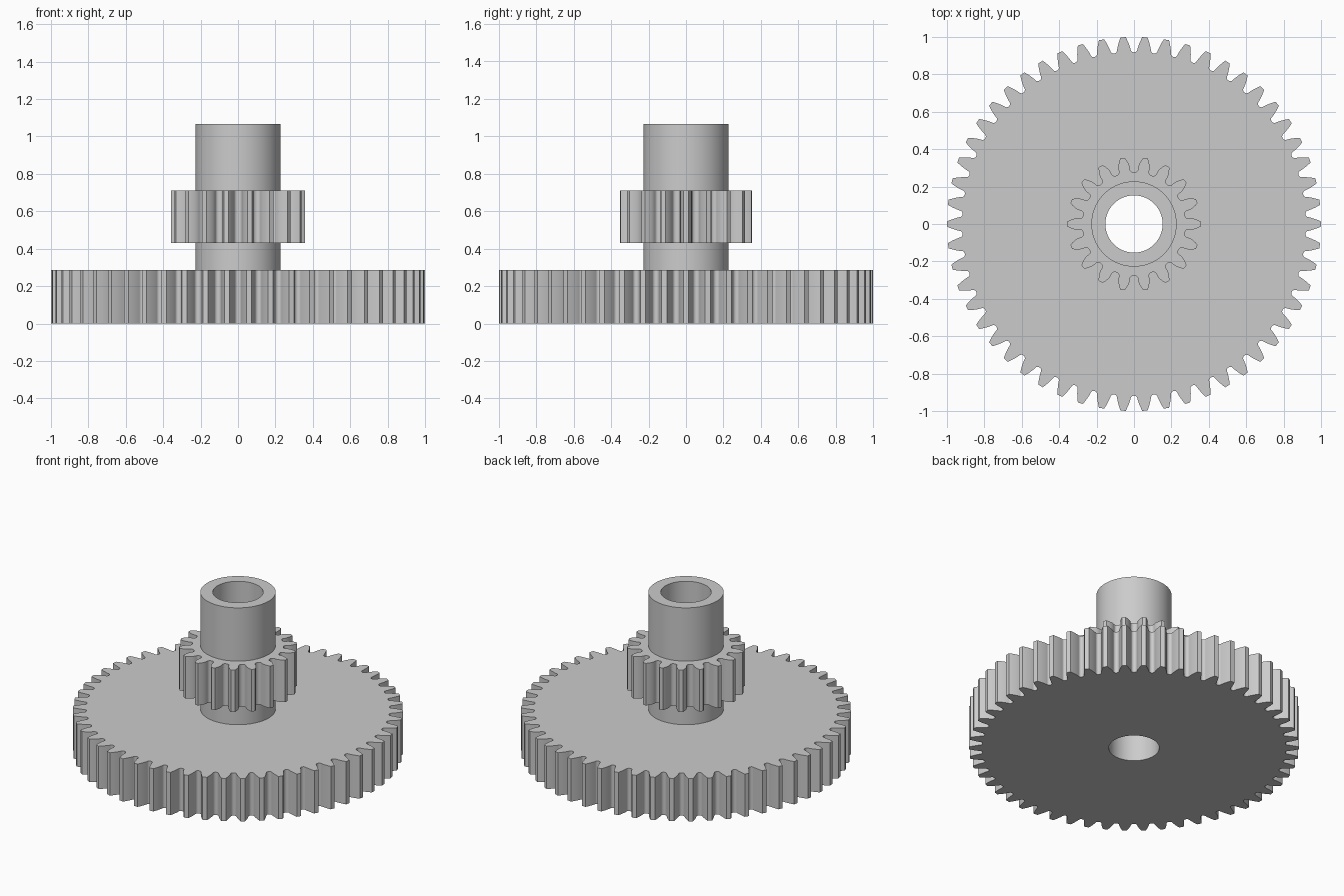
import bpy, bmesh
from math import pi, sin, cos, tan, acos, radians

if "Cube" in bpy.data.objects:
    bpy.data.objects.remove(bpy.data.objects["Cube"], do_unlink=True)

MODULE = 1 / 28
PRESSURE = radians(20)
BORE, HUB = 0.153, 0.228

grey = bpy.data.materials.new("plain grey")
grey.use_nodes = True
grey.diffuse_color = (0.6, 0.6, 0.6, 1)
grey.node_tree.nodes["Principled BSDF"].inputs["Base Color"].default_value = grey.diffuse_color


def circle(r, n=128):
    return [(r * cos(2 * pi * i / n), r * sin(2 * pi * i / n)) for i in range(n)]


def gear_outline(teeth):
    """Involute teeth with rounded roots, one tooth centred on +x."""
    pitch = teeth * MODULE / 2
    base = pitch * cos(PRESSURE)
    tip = pitch + MODULE
    root = pitch - 1.3 * MODULE
    start = root + 0.45 * MODULE

    def inv(a):
        return tan(a) - a

    def half_angle(r):
        return pi / (2 * teeth) + inv(PRESSURE) - inv(acos(min(1, base / r)))

    # Flank radii, with a straight radial part below the base circle
    low = max(start, base)
    radii = [low + (tip - low) * i / 6 for i in range(7)]
    if start < base:
        radii.insert(0, start)
    flank = [(r, half_angle(r)) for r in radii]
    gap = pi / teeth - half_angle(start)

    polar = []
    for i in range(teeth):
        mid = 2 * pi * i / teeth
        polar += [(r, mid - h) for r, h in flank]
        polar += [(r, mid + h) for r, h in reversed(flank)]
        for k in range(1, 8):
            t = pi * k / 8
            polar.append((start - (start - root) * sin(t),
                          mid + pi / teeth - gap * cos(t)))
    return [(r * cos(a), r * sin(a)) for r, a in polar]


def ring(name, outer, inner, bottom, top):
    """Extrude an outline with a hole in it."""
    bm = bmesh.new()
    edges = []
    for loop in (outer, inner):
        verts = [bm.verts.new((x, y, bottom)) for x, y in loop]
        edges += [bm.edges.new((verts[i - 1], v)) for i, v in enumerate(verts)]
    bmesh.ops.triangle_fill(bm, edges=edges, use_beauty=True, normal=(0, 0, 1))
    out = bmesh.ops.extrude_face_region(bm, geom=bm.faces[:], use_keep_orig=True)
    moved = [g for g in out["geom"] if isinstance(g, bmesh.types.BMVert)]
    bmesh.ops.translate(bm, verts=moved, vec=(0, 0, top - bottom))
    bmesh.ops.recalc_face_normals(bm, faces=bm.faces[:])
    mesh = bpy.data.meshes.new(name)
    bm.to_mesh(mesh)
    bm.free()
    mesh.materials.append(grey)
    obj = bpy.data.objects.new(name, mesh)
    bpy.context.collection.objects.link(obj)
    bpy.ops.object.select_all(action='DESELECT')
    obj.select_set(True)
    bpy.context.view_layer.objects.active = obj
    bpy.ops.object.shade_smooth_by_angle(angle=radians(30))
    return obj


# Large wheel, small pinion and the bored hub that carries them
ring("large_gear", gear_outline(54), circle(BORE), 0, 0.286)
ring("small_gear", gear_outline(18), circle(HUB), 0.43, 0.711)
ring("hub_tube", circle(HUB), circle(BORE), 0.286, 1.067)
